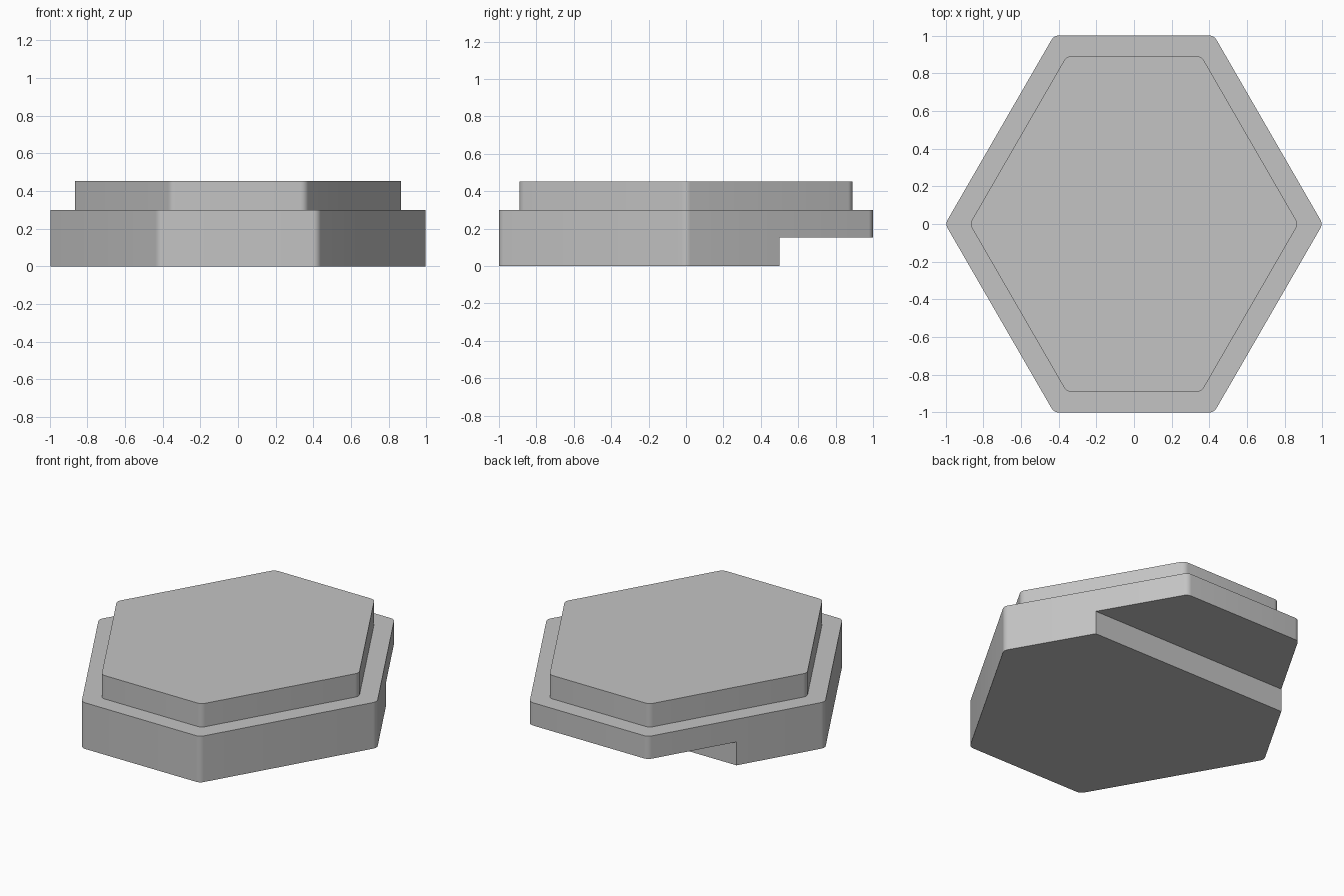
import bpy
import bmesh
from math import cos, sin, pi, radians, tan
from mathutils import Vector

default_cube = bpy.data.objects.get("Cube")
if default_cube:
    bpy.data.objects.remove(default_cube, do_unlink=True)

# One plain grey for the whole model
grey = bpy.data.materials.new("plain grey")
grey.use_nodes = True
colour = (0.55, 0.55, 0.55, 1)
grey.diffuse_color = colour
grey.node_tree.nodes["Principled BSDF"].inputs["Base Color"].default_value = colour


def hexagon_outline(side_x, half_depth, radius, steps=6):
    """Hexagon with sharp tips at +-side_x, all corners rounded with arcs."""
    shoulder = side_x - half_depth * tan(radians(30))
    corners = [(side_x, 0), (shoulder, half_depth), (-shoulder, half_depth),
               (-side_x, 0), (-shoulder, -half_depth), (shoulder, -half_depth)]
    outline = []
    for i, corner in enumerate(corners):
        middle = i * pi / 3
        outward = Vector((cos(middle), sin(middle)))
        centre = Vector(corner) - outward * radius / cos(pi / 6)
        for s in range(steps + 1):
            a = middle - pi / 6 + s / steps * pi / 3
            outline.append(centre + radius * Vector((cos(a), sin(a))))
    return outline


def prism(name, outline, bottom, top):
    bm = bmesh.new()
    face = bm.faces.new([bm.verts.new((p.x, p.y, bottom)) for p in outline])
    extruded = bmesh.ops.extrude_face_region(bm, geom=[face], use_keep_orig=True)
    verts = [v for v in extruded["geom"] if isinstance(v, bmesh.types.BMVert)]
    bmesh.ops.translate(bm, verts=verts, vec=(0, 0, top - bottom))
    bmesh.ops.recalc_face_normals(bm, faces=bm.faces)
    mesh = bpy.data.meshes.new(name)
    bm.to_mesh(mesh)
    bm.free()
    mesh.materials.append(grey)
    obj = bpy.data.objects.new(name, mesh)
    bpy.context.collection.objects.link(obj)
    return obj


def make_active(obj):
    bpy.ops.object.select_all(action='DESELECT')
    obj.select_set(True)
    bpy.context.view_layer.objects.active = obj


# Wide base and the smaller raised plate on it
base = prism("base", hexagon_outline(1.002, 1.0, 0.045), 0, 0.3)
plate = prism("raised_plate", hexagon_outline(0.872, 0.89, 0.045), 0.3, 0.452)

# Notch under the back edge of the base
notch = prism("notch_cutter", [Vector(p) for p in
              ((-2, 0.5), (2, 0.5), (2, 2), (-2, 2))], -1, 0.152)
notch.hide_render = True
cut = base.modifiers.new("notch", 'BOOLEAN')
cut.operation = 'DIFFERENCE'
cut.solver = 'EXACT'
cut.object = notch
make_active(base)
bpy.ops.object.modifier_apply(modifier=cut.name)
bpy.data.objects.remove(notch, do_unlink=True)

# Smooth rounded corners, crisp rims
for part in (base, plate):
    make_active(part)
    bpy.ops.object.shade_smooth_by_angle(angle=radians(30))
